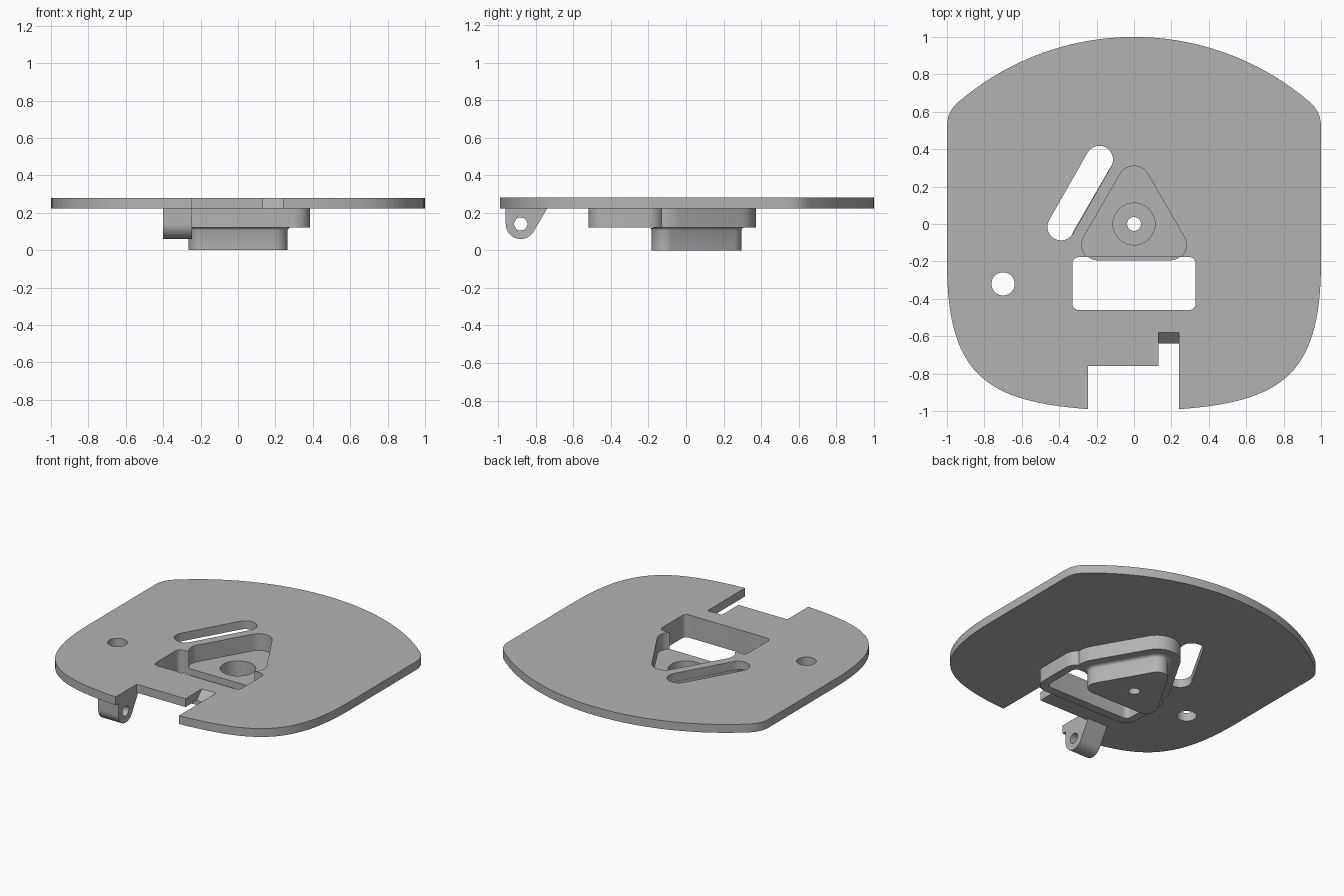
import bpy, bmesh, math
from mathutils import Vector

cube = bpy.data.objects.get("Cube")
if cube:
    bpy.data.objects.remove(cube)

grey = bpy.data.materials.new("mid_grey")
grey.use_nodes = True
COLOUR = (0.45, 0.45, 0.45, 1)
grey.diffuse_color = COLOUR
grey.node_tree.nodes["Principled BSDF"].inputs["Base Color"].default_value = COLOUR


# Helpers: 2D profiles
def arc(cx, cy, r, start, end, n=12):
    return [(cx + r * math.cos(math.radians(start + (end - start) * i / n)),
             cy + r * math.sin(math.radians(start + (end - start) * i / n)))
            for i in range(n + 1)]


def circle(cx, cy, r, n=48):
    return arc(cx, cy, r, 0, 360, n)[:-1]


def rect(x0, x1, y0, y1):
    return [(x0, y0), (x1, y0), (x1, y1), (x0, y1)]


def round_rect(x0, x1, y0, y1, r):
    centres = rect(x0 + r, x1 - r, y0 + r, y1 - r)
    return [p for i, c in enumerate(centres)
            for p in arc(*c, r, 180 + 90 * i, 270 + 90 * i, 8)]


def round_triangle(r, reach=0.224):
    points = []
    for a in (90, 210, 330):
        t = math.radians(a)
        points += arc(reach * math.cos(t), reach * math.sin(t), r, a - 60, a + 60)
    return points


def bezier(a, b, c, d, n=20):
    a, b, c, d = map(Vector, (a, b, c, d))
    return [tuple(a * (1 - t) ** 3 + b * 3 * t * (1 - t) ** 2 + c * 3 * t * t * (1 - t) + d * t ** 3)
            for t in (i / n for i in range(n + 1))]


# Helpers: solids
def loft(name, sections, along_x=False):
    bm = bmesh.new()
    loops = []
    for h, points in sections:
        loops.append([bm.verts.new((h, u, v) if along_x else (u, v, h)) for u, v in points])
    count = len(loops[0])
    bm.faces.new(loops[0])
    bm.faces.new(loops[-1])
    for low, high in zip(loops, loops[1:]):
        for i in range(count):
            j = (i + 1) % count
            bm.faces.new((low[i], low[j], high[j], high[i]))
    bmesh.ops.recalc_face_normals(bm, faces=bm.faces)
    mesh = bpy.data.meshes.new(name)
    bm.to_mesh(mesh)
    bm.free()
    mesh.materials.append(grey)
    obj = bpy.data.objects.new(name, mesh)
    bpy.context.collection.objects.link(obj)
    return obj


def prism(name, points, low, high, along_x=False):
    return loft(name, [(low, points), (high, points)], along_x)


def combine(obj, tools, operation="DIFFERENCE"):
    bpy.context.view_layer.objects.active = obj
    for tool in tools:
        mod = obj.modifiers.new("cut", "BOOLEAN")
        mod.operation = operation
        mod.solver = "EXACT"
        mod.object = tool
        bpy.ops.object.modifier_apply(modifier=mod.name)


TOP, UNDER, BLOCK, FLOOR = 0.28, 0.222, 0.122, 0.165

# Shared cutters
recess = prism("recess_cutter", round_triangle(0.086), FLOOR, 0.4)
window = prism("window_cutter", round_rect(-0.33, 0.33, -0.46, -0.177, 0.035), 0.12, 0.4)
bore = prism("bore_cutter", circle(0, 0, 0.112), 0.04, 0.4)
pin_hole = prism("pin_hole_cutter", circle(0, 0, 0.037), -0.1, 0.4)
side_hole = prism("side_hole_cutter", circle(-0.7, -0.32, 0.062), 0.1, 0.4)
notch = prism("notch_cutter", rect(-0.245, 0.24, -1.2, -0.76), 0.1, 0.4)
ramp = loft("ramp_cutter", [(UNDER - 0.01, rect(0.13, 0.24, -0.8, -0.65)),
                            (TOP + 0.01, rect(0.13, 0.24, -0.8, -0.57))])
slot_a, slot_b = (-0.185, 0.345), (-0.39, -0.015)
tilt = math.degrees(math.atan2(slot_a[1] - slot_b[1], slot_a[0] - slot_b[0]))
slot = prism("slot_cutter", arc(*slot_a, 0.073, tilt - 90, tilt + 90)
             + arc(*slot_b, 0.073, tilt + 90, tilt + 270), 0.1, 0.4)

# Main plate: half outline, mirrored
R = 1.442
sweep = math.degrees(math.asin(0.93 / R))
half = arc(0, 1 - R, R, 90, 90 - sweep, 24)
half += bezier(half[-1], (0.975, 0.625), (1, 0.58), (1, 0.52), 10)[1:]
half += bezier((1, -0.2), (1, -0.8), (0.8, -0.95), (0.24, -0.99), 30)
outline = half + [(-x, y) for x, y in reversed(half[1:])]
plate = prism("plate", outline, UNDER, TOP)
combine(plate, [recess, window, slot, side_hole, notch, ramp])

# Triangular housing joined to the window frame under the plate
housing = prism("housing", round_triangle(0.149), BLOCK, UNDER)
frame = prism("window_frame", round_rect(-0.385, 0.385, -0.52, -0.117, 0.09), BLOCK, UNDER)
combine(housing, [frame], "UNION")
combine(housing, [recess, window, bore])

# Lower pod with a flared top rim
pod = loft("lower_pod", [(0, round_triangle(0.071)), (0.108, round_triangle(0.071)),
                         (0.114, round_triangle(0.074)), (0.119, round_triangle(0.08)),
                         (BLOCK, round_triangle(0.088))])
combine(pod, [window, bore, pin_hole])

# Hinge lug beside the notch
lug_profile = [(-0.96, UNDER)] + arc(-0.88, 0.14, 0.08, 180, 330, 24) + [(-0.74, UNDER)]
lug = prism("hinge_lug", lug_profile, -0.40, -0.245, True)
lug_hole = prism("lug_hole_cutter", circle(-0.88, 0.14, 0.035), -0.6, 0, True)
combine(lug, [lug_hole])

# Remove cutters and shade the curved walls
for tool in (recess, window, bore, pin_hole, side_hole, notch, ramp, slot, frame, lug_hole):
    bpy.data.objects.remove(tool)
for obj in (plate, housing, pod, lug):
    bpy.ops.object.select_all(action="DESELECT")
    obj.select_set(True)
    bpy.context.view_layer.objects.active = obj
    bpy.ops.object.shade_smooth_by_angle(angle=math.radians(30))
